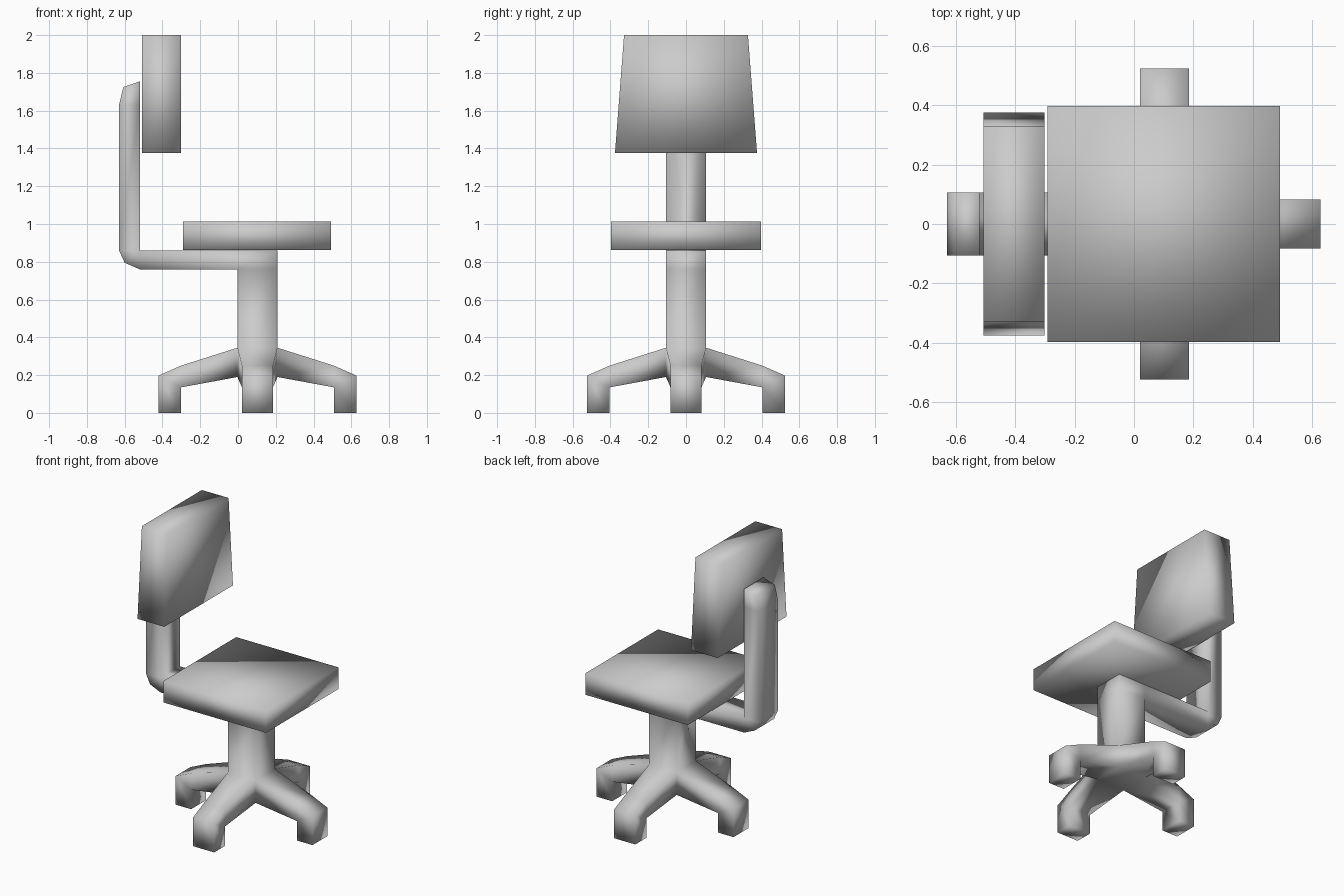
import bpy, bmesh
from mathutils import Matrix, Vector

if "Cube" in bpy.data.objects:
    bpy.data.objects.remove(bpy.data.objects["Cube"])

CX, R = 0.103, 0.106          # column centre and half width


class Builder:
    """Collects faces, welding corners that share a position."""
    def __init__(self):
        self.bm, self.cache = bmesh.new(), {}

    def face(self, pts):
        verts = []
        for p in pts:
            key = tuple(round(c, 4) + 0.0 for c in p)
            if key not in self.cache:
                self.cache[key] = self.bm.verts.new(key)
            if self.cache[key] not in verts:
                verts.append(self.cache[key])
        if len(verts) > 2:
            self.bm.faces.new(verts)

    def loft(self, rings, skip=(), start=False, end=False):
        for i, (a, b) in enumerate(zip(rings, rings[1:])):
            for j in range(4):
                if (i, j) not in skip:
                    k = (j + 1) % 4
                    self.face([a[j], a[k], b[k], b[j]])
        if start:
            self.face(rings[0])
        if end:
            self.face(rings[-1])

    def finish(self, name):
        bmesh.ops.recalc_face_normals(self.bm, faces=self.bm.faces[:])
        for f in self.bm.faces:
            f.smooth = True
        mesh = bpy.data.meshes.new(name)
        self.bm.to_mesh(mesh)
        self.bm.free()
        obj = bpy.data.objects.new(name, mesh)
        bpy.context.collection.objects.link(obj)


def level(x0, x1, y, z):
    return [(x0, -y, z), (x1, -y, z), (x1, y, z), (x0, y, z)]


def section(a, b, w):
    """Cross-section from two points in the XZ plane and a half width."""
    return [Vector((a[0], -w, a[1])), Vector((a[0], w, a[1])),
            Vector((b[0], w, b[1])), Vector((b[0], -w, b[1]))]


# Column, open where the legs and back arm join it
frame = Builder()
heights = [0.19, 0.345, 0.76, 0.86]
frame.loft([level(CX - R, CX + R, R, z) for z in heights],
           skip={(0, 0), (0, 1), (0, 2), (0, 3), (2, 3)}, start=True, end=True)

# Four legs around the column
leg = [section((R, 0.345), (R, 0.19), R),
       section((0.405, 0.25), (0.405, 0.135), 0.082),
       section((0.525, 0.197), (0.405, 0.135), 0.082),
       section((0.525, 0), (0.405, 0), 0.082)]
for n in range(4):
    m = Matrix.Translation((CX, 0, 0)) @ Matrix.Rotation(n * 1.5707963, 4, 'Z')
    frame.loft([[m @ p for p in ring] for ring in leg], end=True)

# Bent arm that carries the backrest
X = -0.52
path = [((CX - R, 0.86), (CX - R, 0.76)), ((X, 0.86), (X, 0.76)),
        ((X, 0.86), (-0.60, 0.795)), ((X, 0.86), (-0.63, 0.86)),
        ((X, 1.63), (-0.63, 1.63)), ((X, 1.755), (-0.607, 1.725))]
frame.loft([section(a, b, R) for a, b in path])
frame.face(section((X, 1.755), (-0.607, 1.725), R))
frame.finish("base_frame")

# Seat cushion
seat = Builder()
seat.loft([level(-0.292, 0.492, 0.397, z) for z in (0.862, 1.012)], start=True, end=True)
seat.finish("seat")

# Tapered backrest
back = Builder()
back.loft([level(-0.507, -0.302, 0.376, 1.376), level(-0.507, -0.302, 0.328, 2.0)],
          start=True, end=True)
back.finish("backrest")
